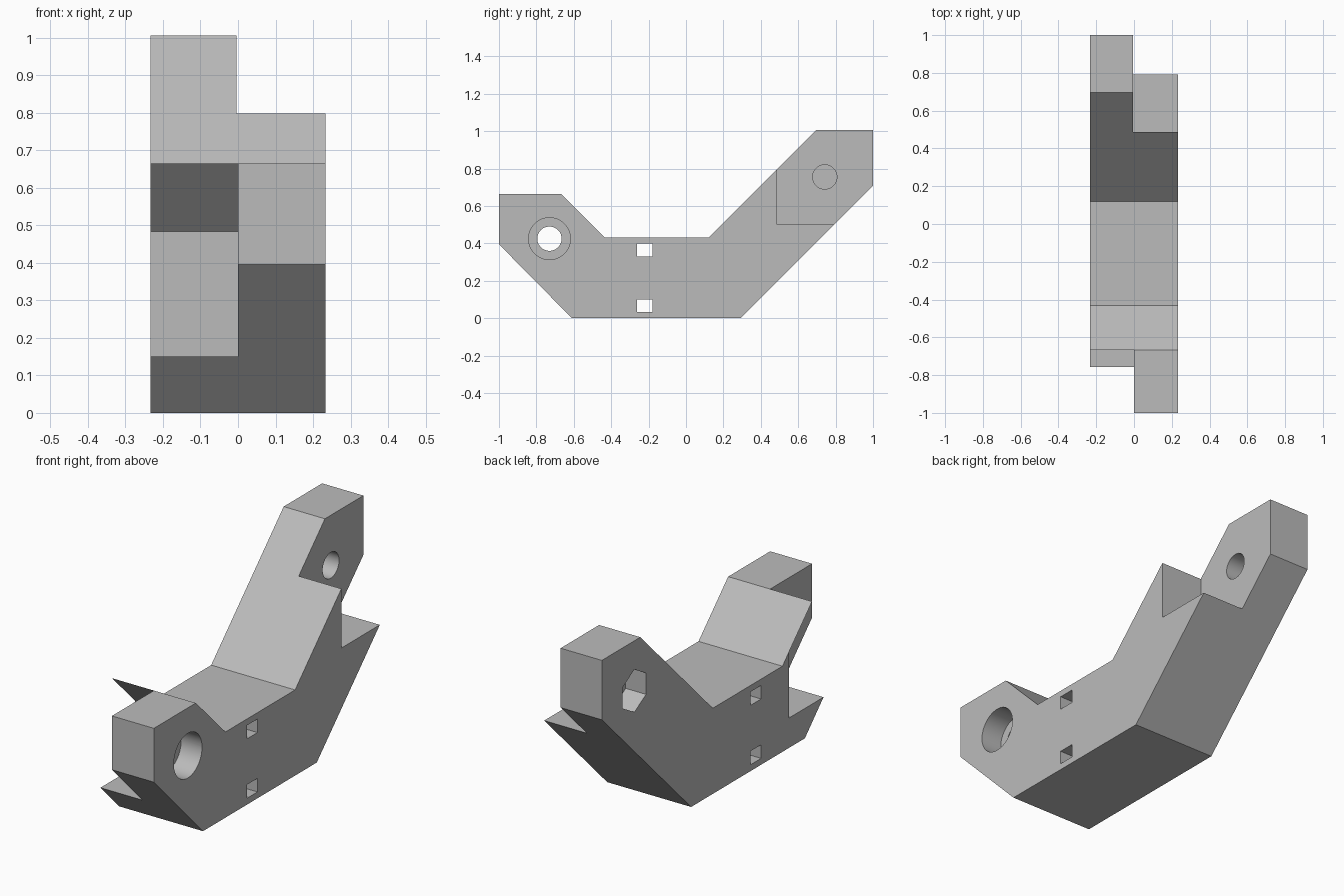
import bpy, bmesh, math

if "Cube" in bpy.data.objects:
    bpy.data.objects.remove(bpy.data.objects["Cube"])

HALF = 0.233          # half thickness across x

grey = bpy.data.materials.new("plain grey")
grey.diffuse_color = (0.5, 0.5, 0.5, 1)
grey.use_nodes = True
grey.node_tree.nodes["Principled BSDF"].inputs["Base Color"].default_value = grey.diffuse_color


def prism(name, outline, x0, x1):
    """Extrude a (y, z) outline from x0 to x1."""
    bm = bmesh.new()
    face = bm.faces.new([bm.verts.new((x0, y, z)) for y, z in outline])
    ext = bmesh.ops.extrude_face_region(bm, geom=[face])
    moved = [g for g in ext["geom"] if isinstance(g, bmesh.types.BMVert)]
    bmesh.ops.translate(bm, verts=moved, vec=(x1 - x0, 0, 0))
    bmesh.ops.recalc_face_normals(bm, faces=bm.faces)
    mesh = bpy.data.meshes.new(name)
    bm.to_mesh(mesh)
    bm.free()
    mesh.materials.append(grey)
    obj = bpy.data.objects.new(name, mesh)
    bpy.context.collection.objects.link(obj)
    return obj


def ring(y, z, r, sides):
    """Regular polygon with a corner at the top."""
    return [(y + r * math.sin(2 * math.pi * i / sides),
             z + r * math.cos(2 * math.pi * i / sides)) for i in range(sides)]


def box(y0, y1, z0, z1):
    return [(y0, z0), (y1, z0), (y1, z1), (y0, z1)]


# Cranked link body
link = prism("cranked_link",
             [(-1, 0.395), (-0.61, 0), (0.292, 0), (1, 0.708), (1, 1.006),
              (0.695, 1.006), (0.12, 0.43), (-0.432, 0.43),
              (-0.667, 0.665), (-1, 0.665)], -HALF, HALF)

FRONT, BACK = (-0.73, 0.425), (0.742, 0.755)   # bolt centres (y, z)
cutters = [
    # half-lap notches at each end
    prism("back_notch", box(0.487, 1.2, 0.5, 1.2), -0.004, 0.4),
    prism("front_notch", [(-1.2, 0.15), (-0.485, 0.15), (-0.485, 0.483),
                          (-1.2, 1.198)], -0.4, 0),
    # front bolt hole with round head recess
    prism("bolt_hole", ring(*FRONT, 0.065, 48), -0.1, 0.4),
    prism("head_recess", ring(*FRONT, 0.112, 64), 0.117, 0.4),
    # back bolt hole, thin web, then hexagonal nut pocket
    prism("blind_hole", ring(*BACK, 0.065, 48), -0.108, 0.1),
    prism("nut_pocket", ring(*BACK, 0.107, 6), -0.4, -0.12),
    # two square slots through the middle
    prism("upper_slot", box(-0.263, -0.178, 0.33, 0.398), -0.4, 0.4),
    prism("lower_slot", box(-0.263, -0.178, 0.032, 0.1), -0.4, 0.4),
]

bpy.context.view_layer.objects.active = link
for cutter in cutters:
    cutter.hide_render = True
    mod = link.modifiers.new(cutter.name, 'BOOLEAN')
    mod.operation, mod.solver, mod.object = 'DIFFERENCE', 'EXACT', cutter
    bpy.ops.object.modifier_apply(modifier=mod.name)
    bpy.data.objects.remove(cutter)

# Smooth only the round holes
bpy.ops.object.select_all(action='DESELECT')
link.select_set(True)
bpy.ops.object.shade_smooth_by_angle(angle=math.radians(30))
